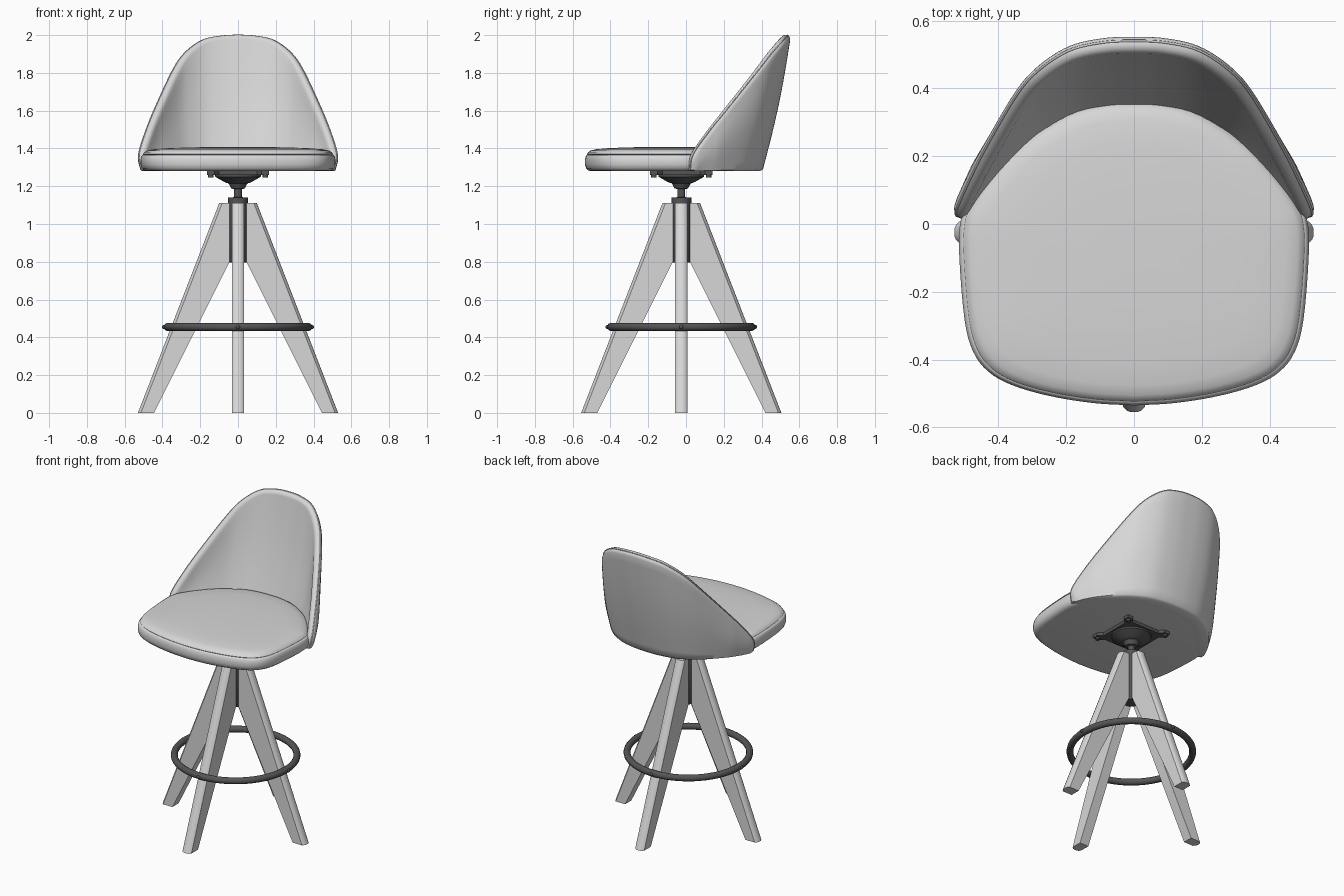
import bpy, bmesh, math
from mathutils import Vector

if "Cube" in bpy.data.objects:
    bpy.data.objects.remove(bpy.data.objects["Cube"])

CY = -0.025  # y of the base axis


def material(name, value):
    m = bpy.data.materials.new(name)
    m.diffuse_color = (value, value, value, 1)
    m.use_nodes = True
    m.node_tree.nodes["Principled BSDF"].inputs["Base Color"].default_value = m.diffuse_color
    return m


LIGHT = material("light_grey", 0.68)
DARK = material("dark_metal", 0.09)


def finish(name, bm, mat, angle=40):
    bmesh.ops.recalc_face_normals(bm, faces=bm.faces)
    me = bpy.data.meshes.new(name)
    bm.to_mesh(me)
    bm.free()
    me.materials.append(mat)
    ob = bpy.data.objects.new(name, me)
    bpy.context.collection.objects.link(ob)
    bpy.ops.object.select_all(action='DESELECT')
    ob.select_set(True)
    bpy.context.view_layer.objects.active = ob
    bpy.ops.object.shade_smooth_by_angle(angle=math.radians(angle))
    return ob


def spline(pts, steps):
    """Smooth curve through the points."""
    p = [Vector(q) for q in pts]
    p = [2 * p[0] - p[1]] + p + [2 * p[-1] - p[-2]]
    out = []
    for k in range(1, len(p) - 2):
        a, b, c, d = p[k - 1:k + 3]
        for s in range(steps):
            t = s / steps
            out.append(0.5 * (2 * b + (c - a) * t + (2 * a - 5 * b + 4 * c - d) * t * t
                              + (3 * b - a - 3 * c + d) * t ** 3))
    return out + [p[-2]]


def mirrored(half):
    """Extend a half list ending on x = 0 to the other side."""
    return half + [(-q[0],) + tuple(q[1:]) for q in half[-2::-1]]


def loft(bm, rings, closed=True, caps=True):
    vs = [[bm.verts.new(p) for p in r] for r in rings]
    n = len(vs[0])
    for a, b in zip(vs, vs[1:]):
        for i in range(n if closed else n - 1):
            j = (i + 1) % n
            bm.faces.new((a[i], a[j], b[j], b[i]))
    if caps:
        bm.faces.new(vs[0])
        bm.faces.new(vs[-1])


def lathe(name, profile, mat, seg=32):
    bm = bmesh.new()
    loft(bm, [[(r * math.cos(2 * math.pi * i / seg), CY + r * math.sin(2 * math.pi * i / seg), z)
               for i in range(seg)] for r, z in profile])
    return finish(name, bm, mat)


# Backrest shell: columns between a base outline and a sloping rim
rim = spline(mirrored([(.515, .045, 1.285), (.528, .06, 1.36), (.49, .145, 1.48),
                       (.445, .23, 1.585), (.35, .39, 1.785), (.28, .468, 1.885),
                       (.19, .525, 1.95), (.09, .548, 1.972), (0, .552, 1.977)]), 5)
base = spline(mirrored([(.51, .05, 1.28), (.50, .075, 1.28), (.475, .125, 1.28),
                        (.435, .185, 1.28), (.35, .28, 1.28), (.28, .335, 1.28),
                        (.19, .38, 1.28), (.09, .40, 1.28), (0, .405, 1.28)]), 5)
N, ROWS, ARC = len(rim), 14, 8
sections, piping = [], []
for i in range(N):
    a, b = max(i - 1, 0), min(i + 1, N - 1)
    tb = base[b] - base[a]
    n = Vector((tb.y, -tb.x, 0)).normalized()
    up = (rim[b] - rim[a]).cross(n).normalized()
    if up.z - up.y < 0:
        up = -up
    edge = min(1, min(i, N - 1 - i) / 12)
    t_low, t_top = 0.05 + 0.03 * edge, 0.05

    def outer(v):
        p = base[i].lerp(rim[i], v)
        return p + n * (0.012 * edge * math.sin(math.pi * v))

    loop = [base[i] - n * 0.012]
    loop += [outer(0.015 + 0.985 * k / ROWS) for k in range(ROWS)]
    mid = rim[i] - n * t_top / 2
    for k in range(ARC + 1):
        th = math.pi * k / ARC
        loop.append(mid + n * (t_top / 2 * math.cos(th)) + up * (0.025 * math.sin(th)))
    for k in range(ROWS - 1, -1, -1):
        v = k / ROWS
        loop.append(outer(v) - n * (t_low + (t_top - t_low) * v))
    sections.append(loop)
    piping.append(mid + n * 0.0125 + up * 0.0215)
bm = bmesh.new()
loft(bm, sections)
finish("backrest_shell", bm, LIGHT, 50)

# Seam piping along the rim
cu = bpy.data.curves.new("backrest_piping", 'CURVE')
cu.dimensions = '3D'
cu.bevel_depth = 0.004
cu.bevel_resolution = 1
sp = cu.splines.new('POLY')
sp.points.add(N - 1)
for q, p in zip(sp.points, piping):
    q.co = (*p, 1)
cu.materials.append(LIGHT)
bpy.context.collection.objects.link(bpy.data.objects.new("backrest_piping", cu))

# Seat cushion: outline rings stacked and shrunk, with a seam groove
outline = spline(mirrored([(0, -.535), (.12, -.528), (.25, -.507), (.36, -.475), (.43, -.435),
                           (.475, -.375), (.50, -.28), (.515, -.1), (.513, 0), (.49, .06),
                           (.43, .145), (.34, .24), (.2, .33), (.09, .36), (0, .365)]), 4)[:-1]
centre = Vector((0, -0.09))
rings = []
for inset, z in [(.035, 1.28), (.018, 1.283), (.006, 1.295), (0, 1.315), (0, 1.34), (.004, 1.358),
                 (.008, 1.364), (.015, 1.366), (.011, 1.370), (.017, 1.380), (.03, 1.389),
                 (.06, 1.396), (.13, 1.402), (.24, 1.406), (.36, 1.408)]:
    s = 1 - inset / 0.45
    rings.append([(centre.x + (p.x - centre.x) * s, centre.y + (p.y - centre.y) * s, z)
                  for p in outline])
bm = bmesh.new()
loft(bm, rings)
finish("seat_cushion", bm, LIGHT, 60)

# Four splayed legs with softened outer edges
for k in range(4):
    ang = k * math.pi / 2
    w, c = 0.033, 0.016

    def ring(ri, ro, z):
        pts = [(ri, -w), (ro - c, -w), (ro - c * .3, -w + c * .7), (ro, -w + c * 1.5),
               (ro, w - c * 1.5), (ro - c * .3, w - c * .7), (ro - c, w), (ri, w)]
        return [(x * math.cos(ang) - y * math.sin(ang),
                 CY + x * math.sin(ang) + y * math.cos(ang), z) for x, y in pts]

    bm = bmesh.new()
    loft(bm, [ring(.445, .53, 0), ring(.045, .22, .80), ring(.045, .10, 1.11)])
    finish(f"leg_{k + 1}", bm, LIGHT, 35)

    # Footrest bolt on each leg
    bm = bmesh.new()
    bmesh.ops.create_uvsphere(bm, u_segments=12, v_segments=8, radius=0.011)
    bmesh.ops.translate(bm, verts=bm.verts,
                        vec=(.391 * math.cos(ang), CY + .391 * math.sin(ang), .455))
    finish(f"footrest_bolt_{k + 1}", bm, DARK)

# Footrest ring
bpy.ops.mesh.primitive_torus_add(major_radius=.372, minor_radius=.021, major_segments=72,
                                 minor_segments=14, location=(0, CY, .455))
ob = bpy.context.object
ob.name = "footrest_ring"
ob.data.materials.append(DARK)
bpy.ops.object.shade_smooth()

# Centre column, swivel post and hub
lathe("centre_column", [(.045, .795), (.053, .805), (.053, 1.14), (.02, 1.142)], DARK)
lathe("swivel_post", [(.021, 1.13), (.021, 1.185), (.036, 1.188), (.05, 1.215), (.062, 1.218),
                      (.075, 1.224), (.12, 1.25), (.122, 1.262)], DARK)

# Mounting plate with waisted sides
pts = []
for k in range(4):
    a = k * math.pi / 2
    for x, y in [(.165, -.165), (.165, -.125), (.135, -.10), (.135, .10), (.165, .125)]:
        pts.append((x * math.cos(a) - y * math.sin(a), CY + x * math.sin(a) + y * math.cos(a)))
bm = bmesh.new()
loft(bm, [[(x, y, z) for x, y in pts] for z in (1.26, 1.284)])
finish("mounting_plate", bm, DARK, 30)

# Plate screws
for sx in (-1, 1):
    for sy in (-1, 1):
        bm = bmesh.new()
        bmesh.ops.create_cone(bm, cap_ends=True, segments=12, radius1=.014, radius2=.014, depth=.016)
        bmesh.ops.translate(bm, verts=bm.verts, vec=(sx * .145, CY + sy * .145, 1.255))
        finish("plate_screw", bm, DARK)
